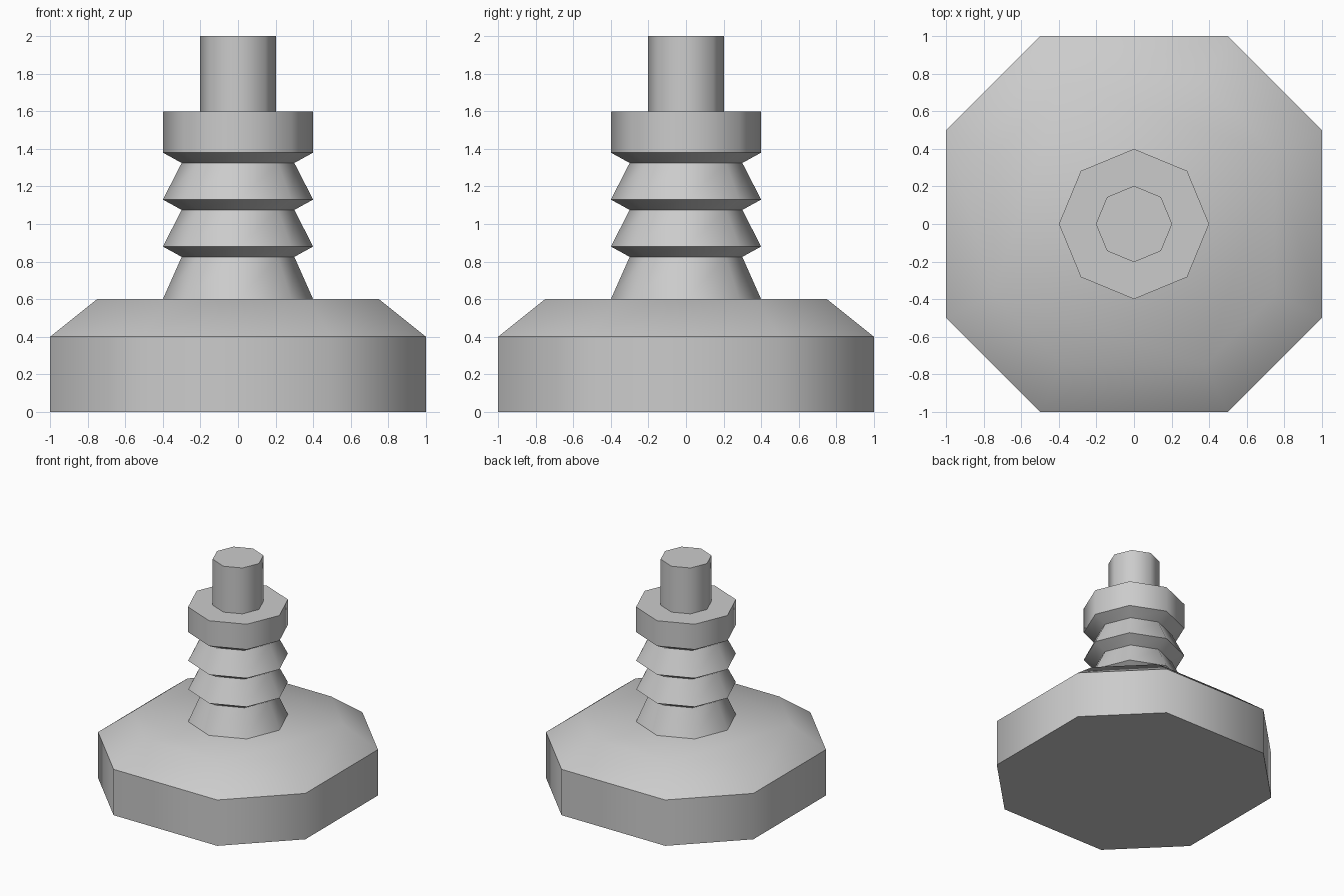
import bpy, bmesh, math

if "Cube" in bpy.data.objects:
    bpy.data.objects.remove(bpy.data.objects["Cube"])

def build(name, rings, cap_bottom=False, cap_top=False):
    """Skin a stack of 8-sided rings into one object."""
    bm = bmesh.new()
    loops = [[bm.verts.new(p) for p in ring] for ring in rings]
    for a, b in zip(loops, loops[1:]):
        for i in range(8):
            j = (i + 1) % 8
            bm.faces.new((a[i], a[j], b[j], b[i]))
    if cap_bottom:
        bm.faces.new(loops[0][::-1])
    if cap_top:
        bm.faces.new(loops[-1])
    me = bpy.data.meshes.new(name)
    bm.to_mesh(me)
    bm.free()
    ob = bpy.data.objects.new(name, me)
    bpy.context.collection.objects.link(ob)
    bpy.ops.object.select_all(action='DESELECT')
    ob.select_set(True)
    bpy.context.view_layer.objects.active = ob
    bpy.ops.object.shade_smooth_by_angle(angle=math.radians(45.5))
    return ob

def octagon(r, z):
    return [(r * math.cos(i * math.pi / 4), r * math.sin(i * math.pi / 4), z) for i in range(8)]

def chamfered_square(s, z):
    h = s / 2
    return [(x, y, z) for x, y in ((s, -h), (s, h), (h, s), (-h, s),
                                   (-s, h), (-s, -h), (-h, -s), (h, -s))]

# wide base with sloped shoulder
build("base", [chamfered_square(1, 0), chamfered_square(1, 0.4),
               chamfered_square(0.75, 0.6)], cap_bottom=True, cap_top=True)

# ribbed neck: three tapers, each flaring back out
neck = [octagon(0.4, 0.6)]
for k in range(3):
    z = 0.825 + 0.25 * k
    neck += [octagon(0.3, z), octagon(0.4, z + 0.055)]
build("ribbed_neck", neck)

# collar and top rod
build("collar", [octagon(0.4, 1.38), octagon(0.4, 1.6), octagon(0.203, 1.6)])
build("top_rod", [octagon(0.203, 1.6), octagon(0.203, 2.0)], cap_top=True)
